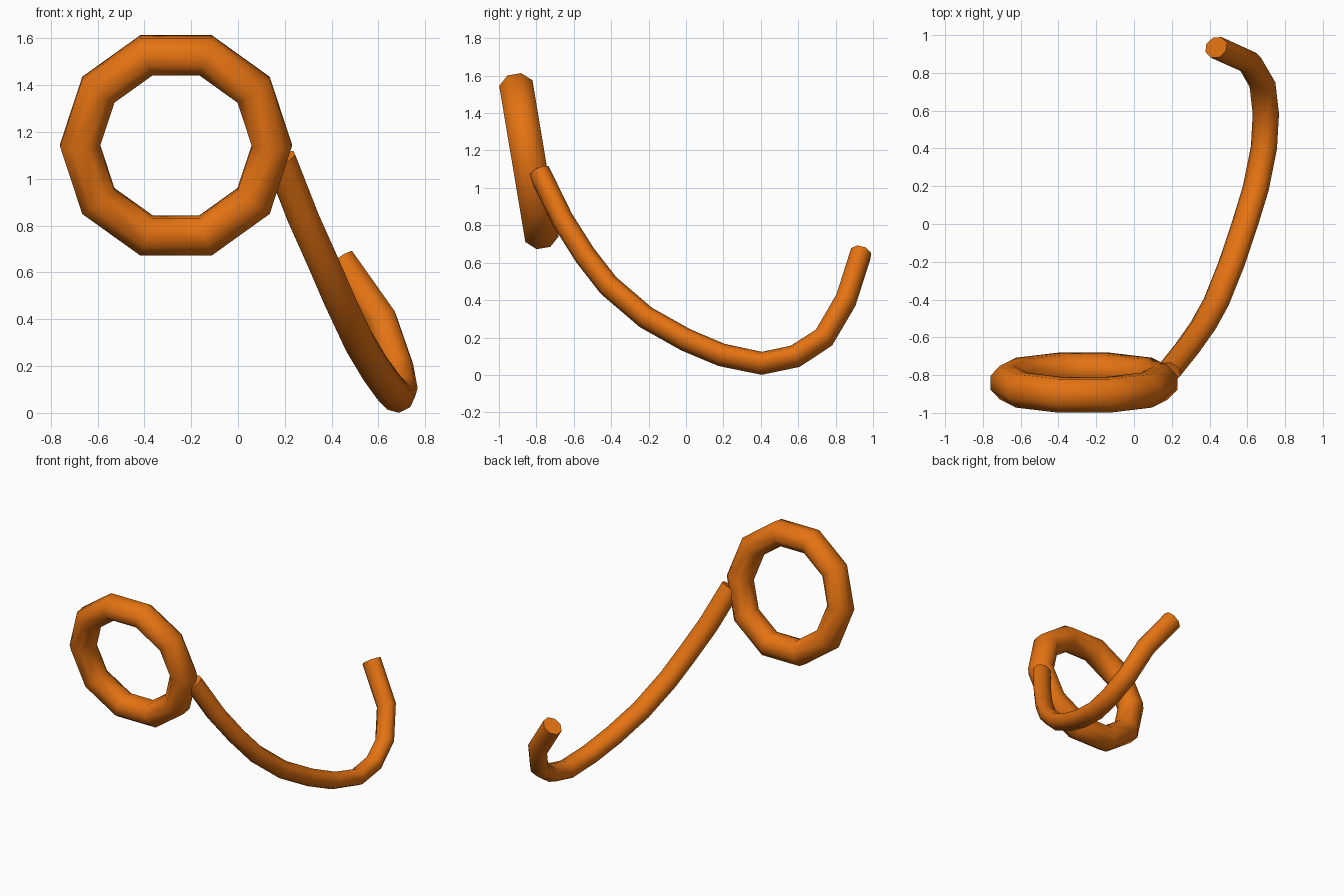
import bpy, bmesh, math
from mathutils import Vector

if "Cube" in bpy.data.objects:
    bpy.data.objects.remove(bpy.data.objects["Cube"])

orange = bpy.data.materials.new("orange")
orange.diffuse_color = (0.78, 0.17, 0.006, 1)
orange.use_nodes = True
orange.node_tree.nodes["Principled BSDF"].inputs["Base Color"].default_value = orange.diffuse_color


def sweep(name, points, normal, half_n, half_s, closed=False, sides=8):
    """Carry an eight-sided section along a path; half_n lies along normal."""
    pts = [Vector(p) for p in points]
    count = len(pts)
    bm = bmesh.new()
    rings = []
    k = 1 / math.cos(math.pi / sides)
    for i, p in enumerate(pts):
        if closed:
            tangent = pts[(i + 1) % count] - pts[i - 1]
        else:
            tangent = pts[min(i + 1, count - 1)] - pts[max(i - 1, 0)]
        tangent.normalize()
        n = (normal - tangent * normal.dot(tangent)).normalized()
        s = tangent.cross(n)
        ring = []
        for j in range(sides):
            a = 2 * math.pi * (j + 0.5) / sides
            ring.append(bm.verts.new(p + n * half_n * k * math.cos(a)
                                     + s * half_s * k * math.sin(a)))
        rings.append(ring)
    for i in range(count if closed else count - 1):
        a, b = rings[i], rings[(i + 1) % count]
        for j in range(sides):
            m = (j + 1) % sides
            bm.faces.new((a[j], a[m], b[m], b[j]))
    if not closed:
        bm.faces.new(rings[0])
        bm.faces.new(rings[-1])
    bmesh.ops.recalc_face_normals(bm, faces=bm.faces)
    mesh = bpy.data.meshes.new(name)
    bm.to_mesh(mesh)
    bm.free()
    mesh.materials.append(orange)
    obj = bpy.data.objects.new(name, mesh)
    bpy.context.collection.objects.link(obj)
    bpy.ops.object.select_all(action='DESELECT')
    obj.select_set(True)
    bpy.context.view_layer.objects.active = obj
    bpy.ops.object.shade_smooth_by_angle(angle=math.radians(55))
    return obj


# Ten-sided ring, its top leaning forward
tilt = math.radians(9.5)
centre = Vector((-0.265, -0.84, 1.143))
up = Vector((0, -math.sin(tilt), math.cos(tilt)))
axis = Vector((0, math.cos(tilt), math.sin(tilt)))
ring_path = []
for i in range(10):
    a = math.radians(36 * i)
    ring_path.append(centre + 0.41 * (Vector((math.cos(a), 0, 0)) + up * math.sin(a)))
sweep("ring", ring_path, axis, 0.09, 0.085, closed=True)

# Curved hook running from the ring down and up again at the back
hook_path = [
    (0.18, -0.785, 1.085), (0.28, -0.66, 0.83), (0.365, -0.54, 0.64),
    (0.435, -0.414, 0.478), (0.515, -0.214, 0.307), (0.587, 0.0, 0.187),
    (0.645, 0.19, 0.107), (0.688, 0.405, 0.062), (0.698, 0.585, 0.10),
    (0.68, 0.738, 0.20), (0.612, 0.855, 0.40), (0.435, 0.935, 0.65),
]
sweep("hook", hook_path, Vector((0.904, 0, 0.427)), 0.066, 0.055)
